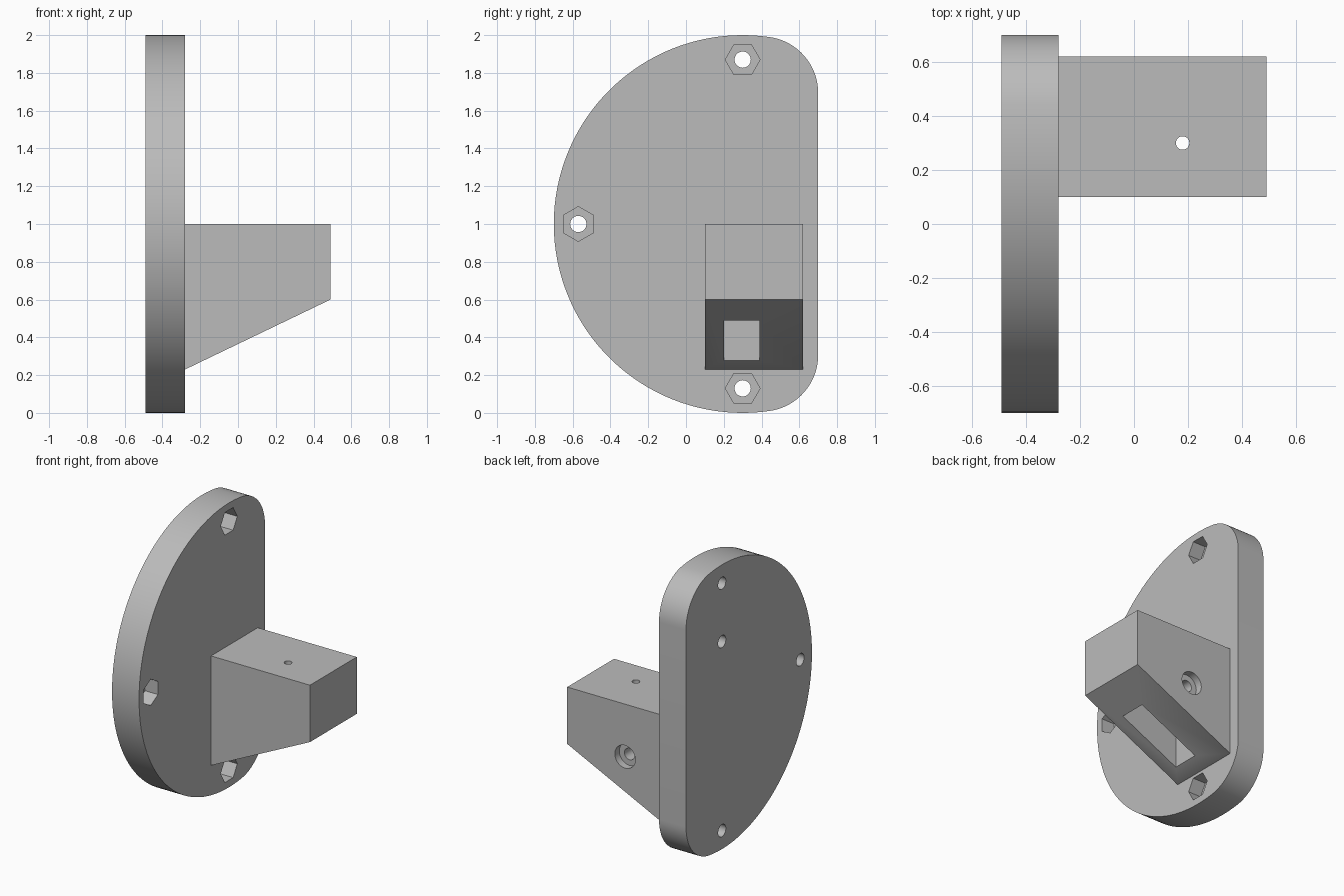
import bpy, bmesh, math
from mathutils import Vector

cube = bpy.data.objects.get("Cube")
if cube:
    bpy.data.objects.remove(cube, do_unlink=True)

# Single plain grey
grey = bpy.data.materials.new("plain_grey")
grey.use_nodes = True
grey.diffuse_color = (0.5, 0.5, 0.5, 1)
grey.node_tree.nodes["Principled BSDF"].inputs["Base Color"].default_value = grey.diffuse_color


def arc(cx, cy, r, start, end, n):
    """Points along an arc, angles in degrees, both ends included."""
    angles = [math.radians(start + (end - start) * i / n) for i in range(n + 1)]
    return [(cx + r * math.cos(a), cy + r * math.sin(a)) for a in angles]


def ring(cx, cy, r, sides=32, turn=0):
    return arc(cx, cy, r, turn, turn + 360, sides)[:-1]


def prism(name, outline, axis, low, high):
    """Extrude a 2D outline along the given axis from low to high."""
    place = {"X": lambda a, b, d: (d, a, b),
             "Y": lambda a, b, d: (a, d, b),
             "Z": lambda a, b, d: (a, b, d)}[axis]
    bm = bmesh.new()
    face = bm.faces.new([bm.verts.new(place(a, b, low)) for a, b in outline])
    new = bmesh.ops.extrude_face_region(bm, geom=[face])["geom"]
    bmesh.ops.translate(bm, verts=[v for v in new if isinstance(v, bmesh.types.BMVert)],
                        vec=Vector(place(0, 0, high - low)))
    bmesh.ops.recalc_face_normals(bm, faces=bm.faces)
    mesh = bpy.data.meshes.new(name)
    bm.to_mesh(mesh)
    bm.free()
    mesh.materials.append(grey)
    obj = bpy.data.objects.new(name, mesh)
    bpy.context.collection.objects.link(obj)
    return obj


def combine(target, tool, operation):
    """Apply a boolean and discard the tool."""
    mod = target.modifiers.new(operation, "BOOLEAN")
    mod.operation, mod.solver, mod.object = operation, "EXACT", tool
    bpy.context.view_layer.objects.active = target
    bpy.ops.object.modifier_apply(modifier=mod.name)
    bpy.data.objects.remove(tool, do_unlink=True)


BACK, FACE, TIP = -0.49, -0.28, 0.49
CY, CZ = 0.3, 1.0            # centre of the big round edge
CORNER = 0.3                 # rounded corner radius
rise = math.sqrt((1 - CORNER) ** 2 - 0.1 ** 2)
tangent = math.degrees(math.atan2(rise, 0.1))

# Mounting plate: big arc, straight side and two rounded corners
outline = (arc(CY, CZ, 1, tangent, 360 - tangent, 72)
           + arc(0.4, CZ - rise, CORNER, -tangent, 0, 16)[1:]
           + arc(0.4, CZ + rise, CORNER, 0, tangent, 16)[:-1])
bracket = prism("wall_bracket", outline, "X", BACK, FACE)

# Support arm with sloped underside, rooted inside the plate
arm = prism("support_arm", [(-0.33, 0.23), (FACE, 0.23), (TIP, 0.6), (TIP, 1), (-0.33, 1)],
            "Y", 0.1, 0.62)
combine(bracket, arm, "UNION")

# Bolt holes with hexagonal nut recesses
for angle in (90, 180, 270):
    a = math.radians(angle)
    y, z = CY + 0.87 * math.cos(a), CZ + 0.87 * math.sin(a)
    combine(bracket, prism("bolt_hole", ring(y, z, 0.043), "X", BACK - 0.1, FACE + 0.1), "DIFFERENCE")
    combine(bracket, prism("nut_recess", ring(y, z, 0.092, 6, angle - 90), "X", FACE - 0.1, FACE + 0.1),
            "DIFFERENCE")

# Blind hole in the back of the plate
combine(bracket, prism("blind_hole", ring(CY, 1.46, 0.043), "X", BACK - 0.1, BACK + 0.12), "DIFFERENCE")

# Pocket open to the sloped underside
pocket = [(-0.18, 0.2), (0.26, 0.2), (0.26, 0.39), (-0.18, 0.39)]
combine(bracket, prism("pocket", pocket, "Z", 0, 0.85), "DIFFERENCE")

# Small hole through the top, counterbored screw hole in the side
combine(bracket, prism("top_hole", ring(0.18, 0.3, 0.025), "Z", 0.8, 1.1), "DIFFERENCE")
combine(bracket, prism("screw_hole", ring(0.04, 0.63, 0.04), "Y", 0.3, 0.7), "DIFFERENCE")
combine(bracket, prism("counterbore", ring(0.04, 0.63, 0.08), "Y", 0.57, 0.7), "DIFFERENCE")

# Smooth round walls, crisp edges
bpy.ops.object.select_all(action="DESELECT")
bracket.select_set(True)
bpy.context.view_layer.objects.active = bracket
bpy.ops.object.shade_smooth_by_angle(angle=math.radians(30))
